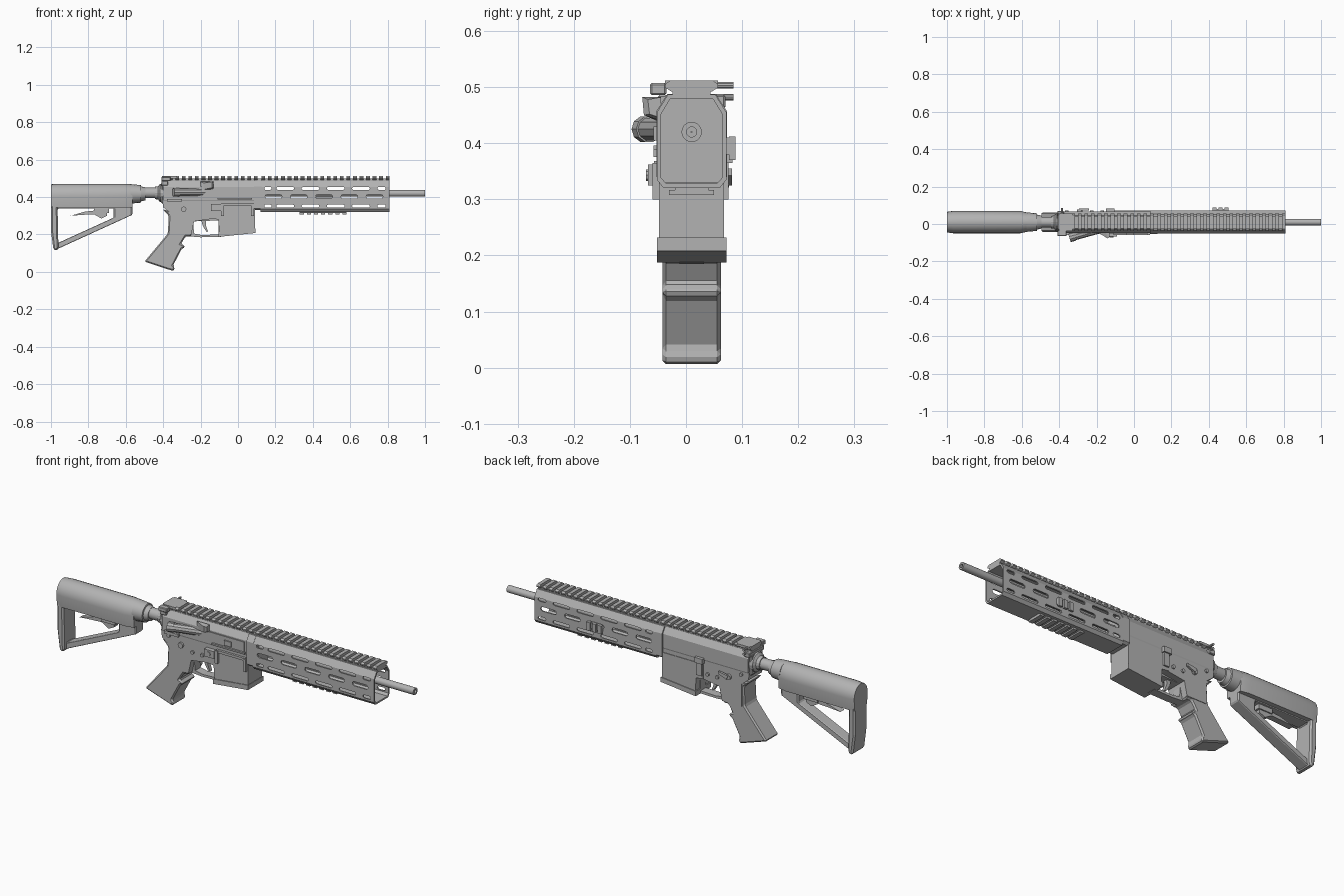
import bpy, bmesh, math
from mathutils import Vector

if "Cube" in bpy.data.objects:
    bpy.data.objects.remove(bpy.data.objects["Cube"])

YC, BZ = 0.01, 0.42          # centre plane and bore height
grey = bpy.data.materials.new("gunmetal grey")
grey.diffuse_color = (0.45, 0.45, 0.45, 1)
grey.use_nodes = True
grey.node_tree.nodes["Principled BSDF"].inputs["Base Color"].default_value = grey.diffuse_color


def build(name, solids, bevel=0, smooth=False):
    """Make one object from lofted solids, each (rings, closed_tube)."""
    bm = bmesh.new()
    for rings, tube in solids:
        vs = [[bm.verts.new(p) for p in r] for r in rings]
        n = len(vs[0])
        pairs = list(zip(vs, vs[1:])) + ([(vs[-1], vs[0])] if tube else [])
        for a, b in pairs:
            for i in range(n):
                bm.faces.new((a[i], a[(i + 1) % n], b[(i + 1) % n], b[i]))
        if not tube:
            bm.faces.new(vs[0])
            bm.faces.new(vs[-1])
    bmesh.ops.recalc_face_normals(bm, faces=bm.faces)
    me = bpy.data.meshes.new(name)
    bm.to_mesh(me)
    bm.free()
    me.materials.append(grey)
    ob = bpy.data.objects.new(name, me)
    bpy.context.collection.objects.link(ob)
    bpy.context.view_layer.objects.active = ob
    if bevel:
        m = ob.modifiers.new("bevel", 'BEVEL')
        m.width, m.segments, m.limit_method = bevel, 1, 'ANGLE'
    if smooth:
        bpy.ops.object.select_all(action='DESELECT')
        ob.select_set(True)
        bpy.ops.object.shade_smooth_by_angle(angle=math.radians(35))
    return ob


def side(pts, hw, yc=YC):
    """x-z profile extruded across the width."""
    return [[(x, yc + s * hw, z) for x, z in pts] for s in (-1, 1)], False


def frame(outer, inner, hw):
    return [[(x, YC + s * hw, z) for x, z in p]
            for p, s in ((outer, -1), (outer, 1), (inner, 1), (inner, -1))], True


def section(pts, x0, x1):
    """y-z section extruded lengthwise; y is measured from the centre."""
    return [[(x, YC + y, z) for y, z in pts] for x in (x0, x1)], False


def box(x0, x1, y0, y1, z0, z1):
    return [[(x, y0, z0), (x, y1, z0), (x, y1, z1), (x, y0, z1)] for x in (x0, x1)], False


def turned(p, q, stations, n=16, tube=False):
    """Round part from p to q; stations are (fraction, radius)."""
    p, q = Vector(p), Vector(q)
    rot = (q - p).to_track_quat('Z', 'Y')
    return [[p + (q - p) * t + rot @ Vector((r * math.cos(k * math.tau / n),
             r * math.sin(k * math.tau / n), 0)) for k in range(n)]
            for t, r in stations], tube


def cyl(p, q, r, n=16):
    return turned(p, q, [(0, r), (1, r)], n)


def mirror(half):
    return half + [(-y, z) for y, z in reversed(half)]


# Barrel with a recessed bore
build("barrel", [turned((0.1, YC, BZ), (1, YC, BZ),
      [(0, .018), (1, .018), (1, .009), (.9, .009), (.9, .001), (0, .001)], 20, True)], smooth=True)

# Hollow handguard with three rows of slots
outer = mirror([(.05, .32), (.062, .335), (.062, .455), (.042, .487)])
inner = mirror([(.045, .328), (.055, .339), (.055, .451), (.038, .479)])
guard = build("handguard", [([[(x, YC + y, z) for y, z in p] for p, x in
              ((outer, .12), (outer, .81), (inner, .81), (inner, .12))], True)])


def slot(x0, x1, z, r):
    arc = [math.pi * k / 4 for k in range(5)]
    pts = [(x1 - r + r * math.sin(a), z + r * math.cos(a)) for a in arc]
    pts += [(x0 + r - r * math.sin(a), z - r * math.cos(a)) for a in arc]
    return side(pts, .1)


slots = [slot(.145 + .135 * i, .235 + .135 * i, .402, .011) for i in range(5)]
for z in (.352, .446):
    slots += [slot(.205 + .135 * i, .30 + .135 * i, z, .008) for i in range(4)]
    slots += [slot(.14, .18, z, .008), slot(.745, .79, z, .008)]
cutter = build("slot_cutter", slots)
cut = guard.modifiers.new("slots", 'BOOLEAN')
cut.object, cut.solver = cutter, 'EXACT'
bpy.context.view_layer.objects.active = guard
bpy.ops.object.modifier_apply(modifier="slots")
bpy.data.objects.remove(cutter)

# Accessory rails
tooth = mirror([(.036, .492), (.047, .499), (.047, .505), (.038, .512)])
build("top_rail", [box(-.405, .81, YC - .034, YC + .034, .484, .499)] +
      [section(tooth, -.405 + .035 * i, -.385 + .035 * i) for i in range(15)] +
      [section(tooth, .125 + .035 * i, .145 + .035 * i) for i in range(20)])
build("bottom_rail", [box(.33, .58, YC - .03, YC + .03, .315, .324)] +
      [box(.33 + .038 * i, .352 + .038 * i, YC - .04, YC + .04, .308, .317) for i in range(7)])
build("side_rail", [box(.42, .505, .068, .079, .38, .41)] +
      [box(.42 + .032 * i, .441 + .032 * i, .077, .088, .37, .412) for i in range(3)])

# Upper receiver
build("upper_receiver", [section(mirror([(.052, .37), (.057, .385), (.057, .455), (.036, .487)]), -.40, .122)])
build("receiver_front_ring", [section(mirror([(.05, .33), (.063, .34), (.063, .457), (.043, .488)]), .085, .125)])
build("port_cover", [box(-.13, .07, -.052, -.045, .398, .448), box(-.11, .075, -.058, -.045, .388, .396),
                     box(-.04, 0, -.058, -.045, .405, .43)])
build("case_deflector", [([[(-.20, -.045, .44), (-.20, -.045, .482), (-.185, -.05, .475), (-.185, -.052, .44)],
      [(-.15, -.045, .44), (-.15, -.045, .482), (-.14, -.078, .482), (-.14, -.075, .45)],
      [(-.13, -.045, .445), (-.13, -.045, .482), (-.13, -.068, .478), (-.13, -.065, .452)]], False)])
build("forward_assist", [cyl((-.335, -.071, .425), (-.18, -.028, .425), .021, 10),
                         cyl((-.345, -.074, .425), (-.315, -.0655, .425), .024, 10)])

# Charging handle and rear sight
build("charging_handle", [box(-.41, -.375, -.05, .07, .462, .486), box(-.41, -.36, -.064, -.035, .486, .507)], .003)
build("rear_sight", [box(-.40, -.33, YC - .047, YC + .047, .50, .512)] +
      [cyl((-.385, .05, z), (-.385, .085, z), .006, 10) for z in (.482, .503)])

# Lower receiver
build("lower_receiver", [side([(-.405, .385), (-.40, .345), (-.36, .315), (-.36, .20), (-.25, .20),
      (-.235, .27), (-.13, .285), (-.10, .32), (.085, .33), (.115, .35), (.115, .385)], .055)])
build("magazine_well", [side([(-.145, .36), (-.145, .285), (-.105, .28), (-.10, .205), (.09, .225), (.09, .36)], .058),
      side([(-.105, .212), (-.105, .187), (.093, .208), (.093, .232)], .062)])
build("trigger_guard", [frame([(-.26, .285), (-.26, .19), (-.20, .185), (-.09, .187), (-.09, .285)],
      [(-.24, .27), (-.235, .205), (-.195, .197), (-.105, .20), (-.105, .275)], .022)])
build("trigger", [side([(-.20, .29), (-.17, .29), (-.172, .25), (-.16, .215), (-.168, .213), (-.188, .245)], .01)])

# Pistol grip with finger steps
build("pistol_grip", [side([(-.405, .335), (-.37, .30), (-.375, .205), (-.50, .055), (-.345, .004), (-.338, .025),
      (-.347, .035), (-.30, .125), (-.283, .13), (-.29, .145), (-.305, .15), (-.28, .19), (-.25, .19), (-.25, .30)],
      .052)], .016)

# Controls on both sides
build("magazine_release", [box(-.145, -.09, -.068, -.04, .325, .362), cyl((-.12, -.071, .343), (-.12, -.04, .343), .011, 10)])
build("magazine_fence", [box(-.085, .08, -.057, -.045, .355, .368), box(.07, .085, -.06, -.045, .30, .365),
                         box(-.09, -.075, -.06, -.045, .30, .365)])
build("bolt_catch", [box(-.14, -.11, .06, .076, .30, .385), box(-.15, -.105, .06, .083, .365, .392)])
build("selector", [cyl((-.29, -.055, .335), (-.29, .077, .335), .014, 12),
                   side([(-.295, .345), (-.24, .355), (-.24, .342), (-.285, .325)], .005, .077)])
build("receiver_pins", [cyl((x, -.053, z), (x, .073, z), .009, 12)
      for x, z in ((-.36, .365), (.095, .36), (-.225, .315), (-.17, .315))] +
      [box(-.38, -.30, -.058, -.045, .375, .39)])

# Buffer tube, end plate and lock nut
tz = .422
build("buffer_tube", [turned((-.70, YC, tz), (-.40, YC, tz), [(0, .028), (1, .028)], 20)], smooth=True)
build("lock_nut", [turned((-.445, YC, tz), (-.40, YC, tz), [(0, .033), (.4, .035), (.6, .048), (1, .052)], 16)])
build("end_plate", [box(-.412, -.397, YC - .05, YC + .05, .365, .475)], .012)
build("stock_collar", [turned((-.575, YC, .417), (-.495, YC, .417), [(0, .052), (.7, .047), (.72, .04), (1, .034)], 16)],
      smooth=True)


# Stock body with a rounded comb
def comb(x, hw, top):
    arc = [math.pi * k / 12 for k in range(13)]
    return [(x, YC + hw * math.cos(a), .405 + (top - .405) * math.sin(a)) for a in arc] + \
           [(x, YC - hw * .9, .345), (x, YC + hw * .9, .345)]


build("stock_body", [([comb(-1, .055, .468), comb(-.965, .06, .471), comb(-.61, .06, .471),
                       comb(-.565, .05, .468)], False)], smooth=True)

# Triangular stock frame, butt pad and lever
build("stock_frame", [frame([(-.995, .36), (-.975, .118), (-.565, .305), (-.565, .36)],
                            [(-.965, .338), (-.962, .155), (-.665, .29), (-.665, .338)], .03)], .005)
build("butt_pad", [side([(-1, .40), (-1, .22), (-.987, .12), (-.972, .112), (-.96, .125), (-.965, .36), (-.965, .40)],
                        .052)], .008)
build("stock_lever", [side([(-.895, .30), (-.82, .322), (-.70, .335), (-.70, .30), (-.73, .285), (-.77, .308),
                            (-.83, .305)], .016), box(-.77, -.69, YC - .022, YC + .022, .315, .345)])
